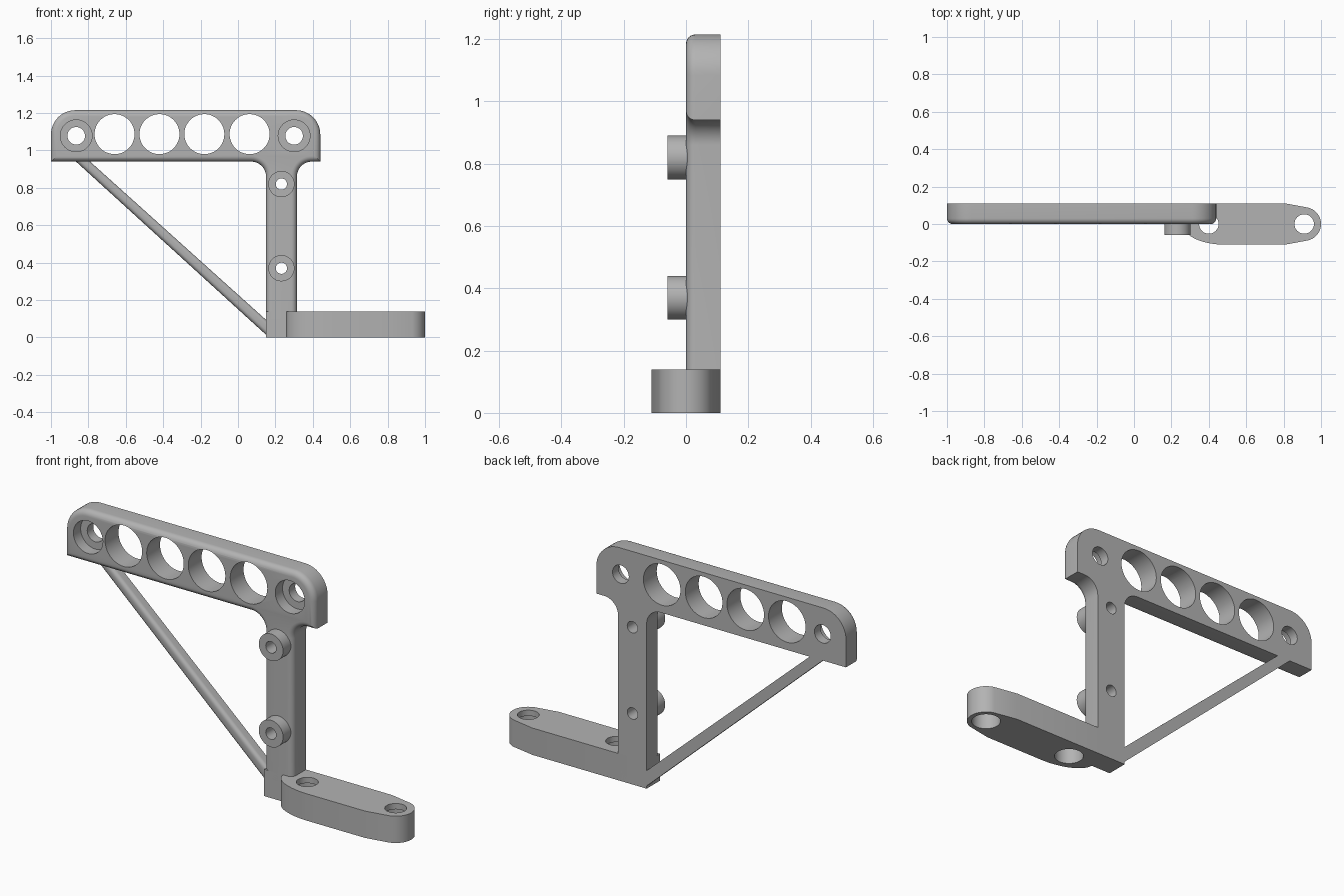
import bpy, bmesh, math
from mathutils import Matrix, Vector

cube = bpy.data.objects.get("Cube")
if cube:
    bpy.data.objects.remove(cube, do_unlink=True)

GREY = (0.45, 0.45, 0.45, 1)
mat = bpy.data.materials.new("matte grey")
mat.use_nodes = True
mat.diffuse_color = GREY
bsdf = mat.node_tree.nodes["Principled BSDF"]
bsdf.inputs["Base Color"].default_value = GREY
bsdf.inputs["Roughness"].default_value = 0.6

DEPTH = 0.11        # thickness of the frame, front face at y = 0
EDGE = 0.03         # rounding of the front edges


def arc(cx, cy, rx, start, end, ry=None, n=12):
    ry = ry or rx
    angles = [math.radians(start + (end - start) * i / n) for i in range(n + 1)]
    return [(cx + rx * math.cos(a), cy + ry * math.sin(a)) for a in angles]


def make(name, bm):
    bmesh.ops.recalc_face_normals(bm, faces=bm.faces)
    mesh = bpy.data.meshes.new(name)
    bm.to_mesh(mesh)
    bm.free()
    ob = bpy.data.objects.new(name, mesh)
    bpy.context.collection.objects.link(ob)
    mesh.materials.append(mat)
    return ob


def prism(points, offset):
    """Extrude a closed outline of 3D points along an offset."""
    bm = bmesh.new()
    face = bm.faces.new([bm.verts.new(p) for p in points])
    out = bmesh.ops.extrude_face_region(bm, geom=[face])
    moved = [v for v in out["geom"] if isinstance(v, bmesh.types.BMVert)]
    bmesh.ops.translate(bm, verts=moved, vec=offset)
    bmesh.ops.recalc_face_normals(bm, faces=bm.faces)
    return bm


def cylinder(bm, start, end, radius):
    start, end = Vector(start), Vector(end)
    axis = end - start
    turn = axis.to_track_quat("Z", "Y").to_matrix().to_4x4()
    bmesh.ops.create_cone(bm, cap_ends=True, segments=48, radius1=radius, radius2=radius,
                          depth=axis.length,
                          matrix=Matrix.Translation((start + end) / 2) @ turn)


def drill(ob, holes):
    """Cut each (start, end, radius) hole in turn."""
    for start, end, radius in holes:
        bm = bmesh.new()
        cylinder(bm, start, end, radius)
        cutter = make("hole_cutter", bm)
        cutter.hide_render = True
        mod = ob.modifiers.new("hole", "BOOLEAN")
        mod.operation, mod.solver, mod.object = "DIFFERENCE", "EXACT", cutter
        bpy.context.view_layer.objects.active = ob
        bpy.ops.object.modifier_apply(modifier=mod.name)
        bpy.data.objects.remove(cutter, do_unlink=True)


def smooth(ob):
    bpy.ops.object.select_all(action="DESELECT")
    ob.select_set(True)
    bpy.context.view_layer.objects.active = ob
    bpy.ops.object.shade_smooth_by_angle(angle=math.radians(25))


# Frame: handle bar and post in one outline, with fillets where they meet
BASE = 0.1
outline = [(0.15, BASE), (0.315, BASE)]
outline += arc(0.395, 0.86, 0.08, 180, 90)
outline += [(0.44, 0.94)]
outline += arc(0.31, 1.085, 0.13, 0, 90)
outline += arc(-0.87, 1.085, 0.13, 90, 180)
outline += [(-1, 0.94)]
outline += arc(0.07, 0.86, 0.08, 90, 0)
bm = prism([(x, 0, z) for x, z in outline], (0, DEPTH, 0))
front = [e for e in bm.edges
         if all(abs(v.co.y) < 1e-5 for v in e.verts)
         and any(v.co.z > BASE + 1e-4 for v in e.verts)]
bmesh.ops.bevel(bm, geom=front, offset=EDGE, segments=6, profile=0.5, affect="EDGES")
frame = make("handle_frame", bm)

BOSS_X, BOSS_Z = 0.232, (0.37, 0.82)
holes = [((x, -0.1, 1.087), (x, 0.2, 1.087), 0.107) for x in (-0.66, -0.42, -0.18, 0.062)]
for x in (-0.865, 0.3):
    holes += [((x, -0.1, 1.078), (x, 0.06, 1.078), 0.085),
              ((x, 0.03, 1.078), (x, 0.2, 1.078), 0.047)]
holes += [((BOSS_X, -0.1, z), (BOSS_X, 0.2, z), 0.03) for z in BOSS_Z]
drill(frame, holes)
smooth(frame)

# Square block at the bottom of the post
bm = prism([(0.15, 0, 0), (0.3, 0, 0), (0.3, 0, 0.14), (0.15, 0, 0.14)], (0, DEPTH, 0))
post_base = make("post_base", bm)

# Round bosses on the front of the post
for label, z in zip(("lower", "upper"), BOSS_Z):
    bm = bmesh.new()
    cylinder(bm, (BOSS_X, -0.06, z), (BOSS_X, 0.01, z), 0.07)
    boss = make(label + "_boss", bm)
    drill(boss, [((BOSS_X, -0.1, z), (BOSS_X, 0.2, z), 0.03)])
    smooth(boss)

# Foot: rounded tongue with two holes, wider from below
outline = [(0.26, 0.11)] + arc(0.48, 0, 0.22, 180, 270, ry=0.11, n=20)
outline += [(0.81, -0.11)] + arc(0.91, 0, 0.09, -76, 76, n=20) + [(0.81, 0.11)]
foot = make("foot", prism([(x, y, 0) for x, y in outline], (0, 0, 0.14)))
holes = []
for x in (0.4, 0.91):
    holes += [((x, 0, -0.1), (x, 0, 0.11), 0.068), ((x, 0, 0.05), (x, 0, 0.2), 0.052)]
drill(foot, holes)
smooth(foot)

# Diagonal brace: flat back, rounded front edges
side = [(-0.91, 0.98), (0.16, 0.005), (0.16, 0.085), (-0.835, 0.98)]
bm = prism([(x, 0.055, z) for x, z in side], (0, DEPTH - 0.055, 0))
long_front = [e for e in bm.edges
              if all(v.co.y < 0.06 for v in e.verts) and e.calc_length() > 0.5]
bmesh.ops.bevel(bm, geom=long_front, offset=0.02, segments=5, profile=0.5, affect="EDGES")
smooth(make("diagonal_brace", bm))
